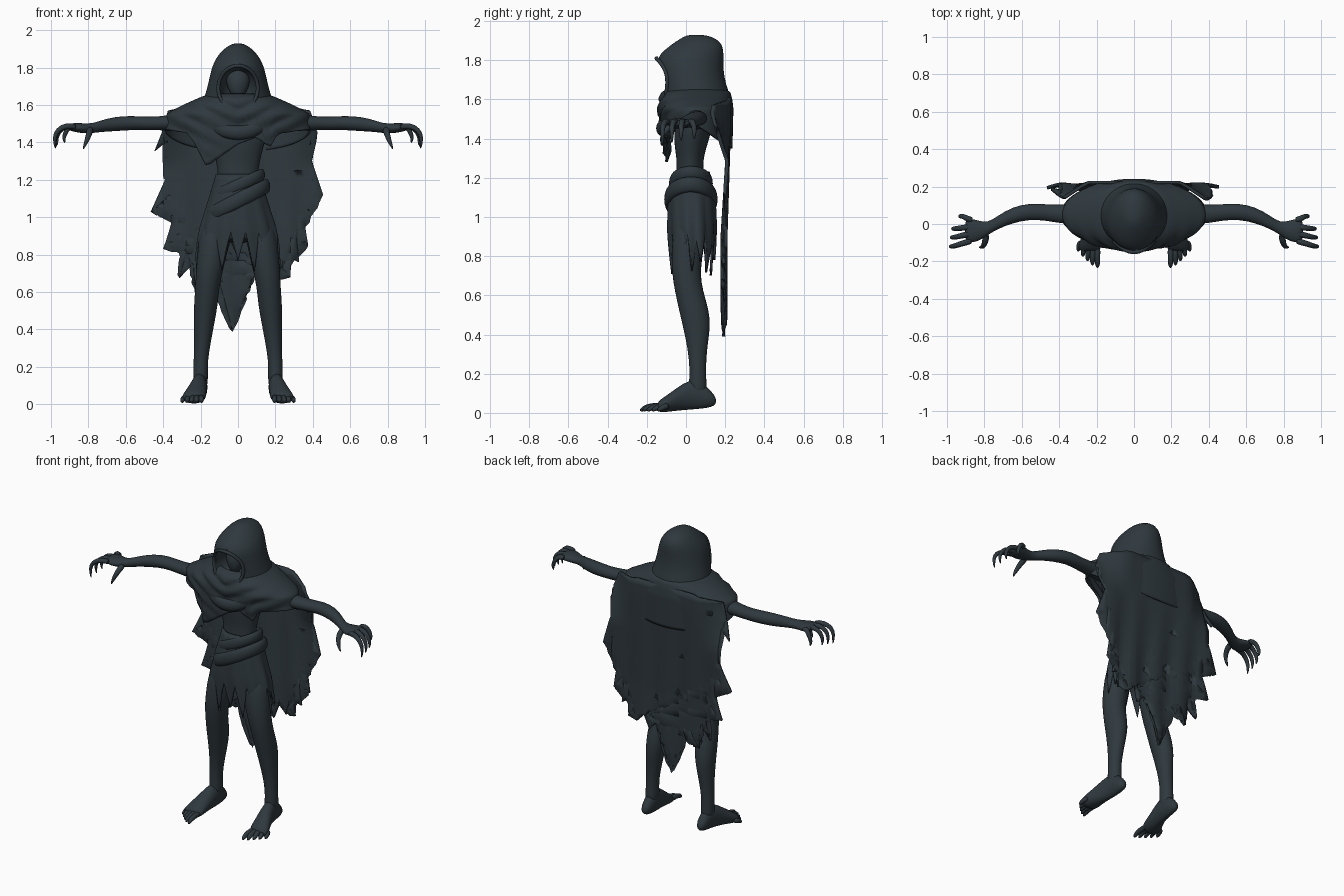
import bpy, bmesh, math, random
from mathutils import Vector

if "Cube" in bpy.data.objects:
    bpy.data.objects.remove(bpy.data.objects["Cube"])

random.seed(4)
TAU = 2 * math.pi
cloth = bpy.data.materials.new("dark slate")
cloth.diffuse_color = (0.028, 0.040, 0.048, 1)
cloth.use_nodes = True
cloth.node_tree.nodes["Principled BSDF"].inputs["Base Color"].default_value = cloth.diffuse_color


def interp(table, x):
    """Piecewise linear lookup in a list of (x, value) pairs."""
    for (x0, a), (x1, b) in zip(table, table[1:]):
        if x <= x1:
            t = max(0, (x - x0) / (x1 - x0))
            return a + (b - a) * t
    return table[-1][1]


def finish(name, bm, mirror=False, thick=0, sub=0):
    bmesh.ops.recalc_face_normals(bm, faces=bm.faces)
    for f in bm.faces:
        f.smooth = True
    me = bpy.data.meshes.new(name)
    bm.to_mesh(me)
    bm.free()
    me.materials.append(cloth)
    me.set_sharp_from_angle(angle=math.radians(60))
    ob = bpy.data.objects.new(name, me)
    bpy.context.collection.objects.link(ob)
    if mirror:
        ob.modifiers.new("mirror", 'MIRROR')
    if thick:
        m = ob.modifiers.new("thickness", 'SOLIDIFY')
        m.thickness, m.offset = thick, 0
    if sub:
        m = ob.modifiers.new("smooth", 'SUBSURF')
        m.levels = m.render_levels = sub
    return ob


def skin(rings, cap=True, loop=False):
    """Bridge rings of points into a tube."""
    bm = bmesh.new()
    vs = [[bm.verts.new(p) for p in r] for r in rings]
    n = len(vs[0])
    pairs = list(zip(vs, vs[1:])) + ([(vs[-1], vs[0])] if loop else [])
    for a, b in pairs:
        for i in range(n):
            j = (i + 1) % n
            bm.faces.new((a[i], a[j], b[j], b[i]))
    if cap and not loop:
        bm.faces.new(vs[0])
        bm.faces.new(vs[-1])
    return bm


def loft(name, axis, rows, n=16, mirror=False, sub=1):
    """Elliptical sections (x, y, z, a, b) lying square to one axis."""
    rings = []
    for x, y, z, a, b in rows:
        ring = []
        for i in range(n):
            c, s = a * math.cos(TAU * i / n), b * math.sin(TAU * i / n)
            off = {'x': (0, c, s), 'y': (c, 0, s), 'z': (c, s, 0)}[axis]
            ring.append(Vector((x, y, z)) + Vector(off))
        rings.append(ring)
    return finish(name, skin(rings), mirror, 0, sub)


def sweep(name, pts, radii, ref, flat=1.0, loop=False, mirror=False, n=8, sub=1):
    """Tube along a path; flat scales the section along the ref direction."""
    pts, ref, rings = [Vector(p) for p in pts], Vector(ref), []
    m = len(pts)
    for k, p in enumerate(pts):
        a = pts[(k - 1) % m] if loop else pts[max(k - 1, 0)]
        b = pts[(k + 1) % m] if loop else pts[min(k + 1, m - 1)]
        t = (b - a).normalized()
        side = t.cross(ref).normalized()
        up = side.cross(t)
        r = radii[k] if isinstance(radii, (list, tuple)) else radii
        rings.append([p + side * r * math.cos(TAU * i / n) + up * r * flat * math.sin(TAU * i / n)
                      for i in range(n)])
    return finish(name, skin(rings, loop=loop), mirror, 0, sub)


# Body
loft("torso", 'z', [(0, .04, .85, .13, .08), (0, .03, 1.0, .15, .10), (0, .025, 1.12, .12, .085),
                    (0, .02, 1.22, .108, .07), (0, .02, 1.3, .118, .068), (0, .025, 1.38, .14, .09),
                    (0, .04, 1.47, .17, .10), (0, .05, 1.55, .15, .09), (0, .05, 1.64, .06, .06)])
loft("leg", 'z', [(.11, .03, 1.0, .085, .09), (.13, .01, .85, .085, .085), (.152, -.002, .72, .073, .073),
                  (.165, .015, .62, .065, .073), (.172, .04, .53, .065, .078), (.18, .055, .44, .056, .072),
                  (.19, .058, .33, .045, .05), (.2, .06, .23, .038, .042), (.2, .06, .15, .04, .045),
                  (.2, .06, .08, .04, .05)], mirror=True)
loft("foot", 'y', [(.2, .155, .06, .012, .015), (.2, .13, .07, .033, .042), (.2, .08, .09, .038, .07),
                   (.205, .02, .095, .042, .08), (.22, -.05, .068, .052, .058), (.235, -.11, .042, .066, .04),
                   (.24, -.15, .03, .058, .026)], mirror=True)
for k, (x, y) in enumerate([(.195, -.235), (.222, -.222), (.248, -.2), (.273, -.175), (.298, -.148)]):
    bx = .197 + .021 * k
    sweep(f"toe_{k + 1}", [(bx, -.1, .035), ((bx + x) / 2, y + .05, .036), (x, y + .018, .022), (x, y, .01)],
          [.02, .017, .015, .006], (0, 0, 1), mirror=True)

# Arms, hands and clawed fingers
loft("arm", 'x', [(.12, .06, 1.5, .07, .07), (.25, .055, 1.51, .06, .055), (.37, .05, 1.505, .052, .04),
                  (.47, .062, 1.5, .044, .036), (.56, .068, 1.505, .044, .038), (.65, .048, 1.5, .044, .04),
                  (.73, .008, 1.488, .036, .032), (.78, -.025, 1.475, .033, .026),
                  (.83, -.038, 1.475, .056, .028), (.88, -.035, 1.482, .068, .024),
                  (.905, -.032, 1.48, .055, .016)], mirror=True)
for k, (y0, y1, dx) in enumerate([(-.088, -.12, 0), (-.05, -.072, -.005), (-.015, -.025, -.012), (.018, .042, -.05)]):
    sweep(f"finger_{k + 1}", [(.86, y0, 1.482), (.92 + dx / 2, (y0 + y1) / 2, 1.492), (.965 + dx, y1, 1.468),
                              (.985 + dx, y1, 1.425), (.975 + dx, y1, 1.36 + .012 * k)],
          [.02, .017, .015, .012, .003], (0, 1, 0), mirror=True)
sweep("thumb", [(.79, -.05, 1.475), (.795, -.1, 1.45), (.808, -.125, 1.41), (.83, -.125, 1.36)],
      [.022, .018, .014, .003], (1, 0, 0), mirror=True)

# Hood hollowed for the face
hood_rows = [(0, .05, 1.57, .19, .17), (0, .052, 1.62, .188, .175), (0, .035, 1.68, .168, .168),
             (0, .025, 1.75, .152, .166), (0, .02, 1.81, .138, .172), (0, .042, 1.855, .115, .15),
             (0, .062, 1.895, .082, .115), (0, .06, 1.922, .045, .07), (0, .05, 1.93, .015, .03)]
hood = loft("hood", 'z', hood_rows, n=32)
cutter_rows = []
for k in range(1, 16):
    a = math.pi * k / 16
    cutter_rows.append((0, -.14, 1.69 - .12 * math.cos(a), .105 * math.sin(a), .16 * math.sin(a)))
cutter = loft("face_cutter", 'z', cutter_rows, n=32, sub=0)
cutter.hide_render = True
cutter.hide_viewport = True
cut = hood.modifiers.new("face opening", 'BOOLEAN')
cut.operation, cut.object = 'DIFFERENCE', cutter
rim = []
for k in range(32):
    a = TAU * k / 32
    x, z = .106 * math.cos(a), 1.69 + .121 * math.sin(a)
    cy, rx, ry = (interp([(r[2], r[c]) for r in hood_rows], z) for c in (1, 3, 4))
    rim.append((x, cy - ry * math.sqrt(max(0, 1 - (x / rx) ** 2)), z))
sweep("hood_rim", rim, .011, (0, 1, 0), loop=True)
loft("face", 'z', [(0, -.03, 1.62, .015, .015), (0, -.03, 1.65, .035, .035), (0, -.025, 1.69, .056, .05),
                   (0, -.02, 1.73, .066, .055), (0, -.01, 1.77, .06, .05), (0, 0, 1.8, .03, .03)])

# Shoulder mantle with an uneven front hem
hem_front = [(-.39, 1.47), (-.27, 1.45), (-.22, 1.38), (-.17, 1.27), (-.1, 1.32), (0, 1.39),
             (.1, 1.43), (.17, 1.37), (.21, 1.45), (.39, 1.47)]
neck = {'rx': [(0, .14), (.15, .2), (.35, .29), (.55, .375), (1, .385)],
        'yf': [(0, -.08), (.15, -.115), (.35, -.13), (.55, -.135), (1, -.11)],
        'yb': [(0, .17), (.15, .22), (.35, .23), (.55, .235), (1, .23)],
        'z': [(0, 1.655), (.15, 1.635), (.35, 1.595), (.55, 1.55)]}
rings = []
for v in range(25):
    t, ring = v / 24, []
    for i in range(80):
        c, s = math.cos(TAU * i / 80), math.sin(TAU * i / 80)
        x = interp(neck['rx'], t) * c
        y = .05 + s * (interp(neck['yb'], t) - .05 if s > 0 else .05 - interp(neck['yf'], t))
        z = interp(neck['z'], t)
        if t > .55:
            hem = interp(hem_front, x) if s < 0 else 1.47 - .12 * s
            z += (hem - z) * (t - .55) / .45
        if s < 0:
            y += .009 * s * math.sin(75 * (z - .5 * abs(x))) * min(1, 3 * t)
        ring.append((x, y, z))
    rings.append(ring)
finish("shoulder_mantle", skin(rings, cap=False), thick=.014)

# Cowl folds looping round the neck to a point in front
for k, (w, low, r) in enumerate([(.16, 1.545, .028), (.215, 1.455, .03)]):
    path = []
    for i in range(28):
        a = TAU * i / 28
        c, s = math.cos(a), math.sin(a)
        path.append((w * c, .05 + (.15 if s > 0 else .165 + .012 * k) * s,
                     1.6 - .005 * k - (1.6 - low) * max(0, -s) ** 1.5))
    sweep(f"cowl_fold_{k + 1}", path, r, (0, 0, 1), flat=1.4, loop=True)

# Ragged wrap skirt
sk_rx = [(.7, .222), (.85, .212), (.95, .195), (1.1, .15), (1.23, .112)]
sk_ry = [(.7, .105), (.85, .115), (.95, .12), (1.1, .115), (1.23, .085)]
teeth = [random.choice((.88, .92)) if k % 2 else random.uniform(.7, .8) for k in range(32)]
rings = []
for v in range(13):
    ring = []
    for i in range(128):
        u = i / 128
        c, s = math.cos(TAU * u), math.sin(TAU * u)
        k = int(u * 32)
        f = u * 32 - k
        hem = teeth[k] * (1 - f) + teeth[(k + 1) % 32] * f
        z = 1.23 + (hem - 1.23) * v / 12
        fold = 1 + .035 * math.sin(11 * TAU * u + 4 * z) * v / 12
        ring.append((interp(sk_rx, z) * c * fold, .03 + interp(sk_ry, z) * s * fold, z))
    rings.append(ring)
finish("skirt", skin(rings, cap=False), thick=.012)

# Slanted sash wraps over the waist
for k, (z0, slope, rx, ry, r) in enumerate([(1.17, .45, .128, .095, .02), (1.09, .5, .153, .116, .024)]):
    path = [(rx * math.cos(TAU * i / 24), .025 + ry * math.sin(TAU * i / 24),
             z0 + slope * rx * math.cos(TAU * i / 24)) for i in range(24)]
    sweep(f"sash_{k + 1}", path, r, (0, 0, 1), flat=1.8, loop=True)

# Tattered cape: ragged outline, sliced into a grid and draped
outline = [(-.37, 1.57), (-.40, 1.47), (-.445, 1.355), (-.38, 1.41), (-.39, 1.2), (-.465, 1.03), (-.355, 1.13),
           (-.355, .965), (-.40, .83), (-.30, .93), (-.275, .8), (-.315, .675), (-.24, .75), (-.23, .6),
           (-.18, .71), (-.15, .64), (-.11, .7), (-.085, .61), (-.03, .39), (.05, .6), (.085, .68), (.13, .63),
           (.16, .72), (.21, .67), (.235, .74), (.28, .68), (.285, .78), (.325, .76), (.305, .95), (.375, .85),
           (.34, 1.07), (.39, 1.05), (.375, 1.24), (.455, 1.12), (.395, 1.3), (.42, 1.41), (.385, 1.39),
           (.415, 1.48), (.38, 1.57), (.2, 1.61), (-.2, 1.61)]
bm = bmesh.new()
face = bm.faces.new([bm.verts.new((x, 0, z)) for x, z in outline])
bmesh.ops.triangulate(bm, faces=[face], ngon_method='EAR_CLIP')
for no, lo, hi in (((1, 0, 0), -.44, .45), ((0, 0, 1), .45, 1.6)):
    p = lo
    while p < hi:
        bmesh.ops.bisect_plane(bm, geom=bm.verts[:] + bm.edges[:] + bm.faces[:], dist=1e-5,
                               plane_co=Vector(no) * p, plane_no=no)
        p += .04
bmesh.ops.triangulate(bm, faces=bm.faces[:])
for vert in bm.verts:
    x, z = vert.co.x, vert.co.z
    low = min(1, max(0, (1.5 - z) / .6))
    curl = min(1, max(0, (abs(x) - .25) / .15)) * min(1, max(0, (z - 1.28) / .27))
    vert.co.y = .222 - .028 * low - .1 * curl + .009 * low * math.sin(34 * x + 2 * z)
finish("tattered_cape", bm, thick=.018)
